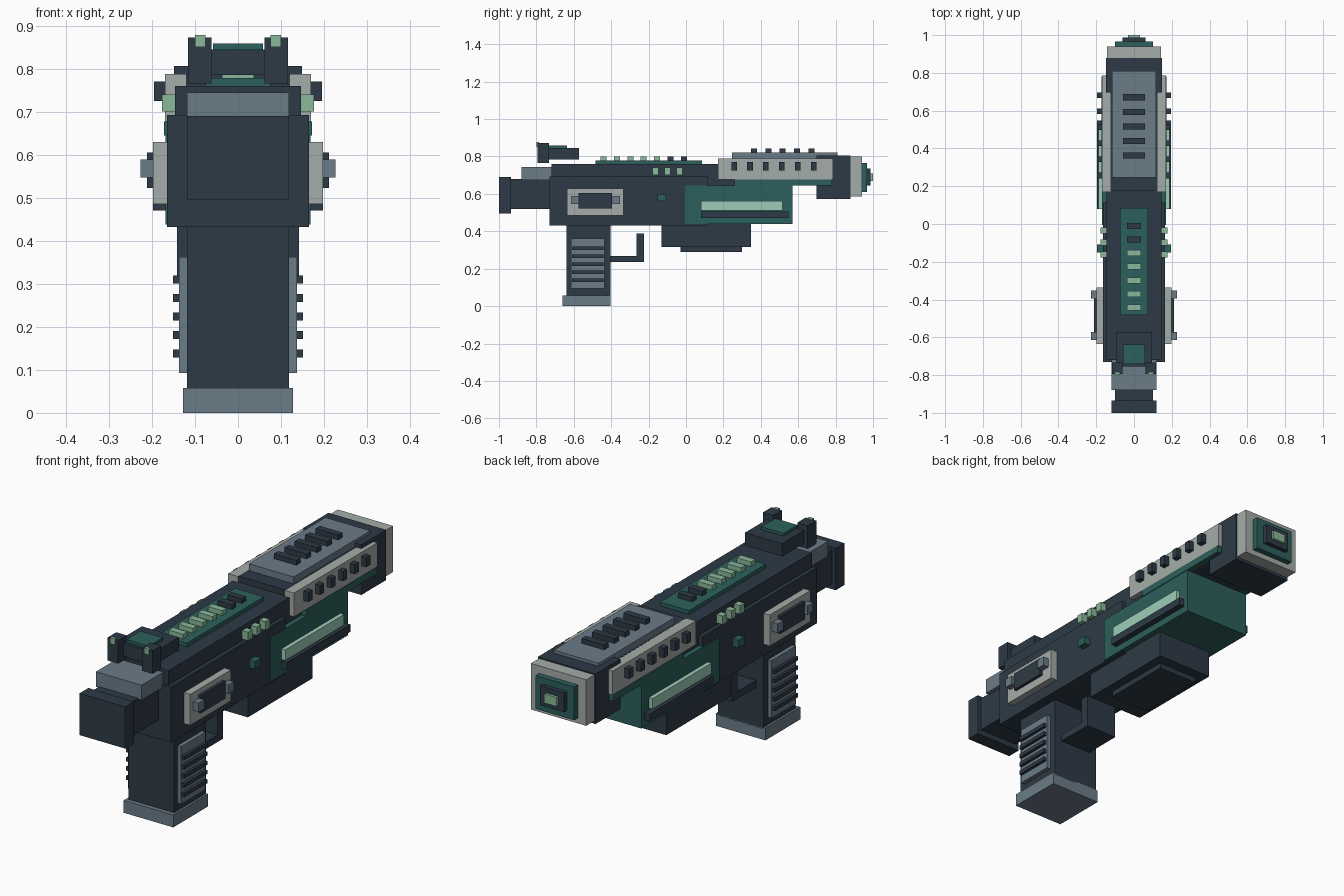
import bpy
import bmesh

default_cube = bpy.data.objects.get("Cube")
if default_cube:
    bpy.data.objects.remove(default_cube, do_unlink=True)


def to_linear(channel):
    c = channel / 255
    return c / 12.92 if c <= 0.04045 else ((c + 0.055) / 1.055) ** 2.4


def make_material(name, red, green, blue):
    colour = (to_linear(red), to_linear(green), to_linear(blue), 1)
    material = bpy.data.materials.new(name)
    material.use_nodes = True
    material.diffuse_color = colour
    material.node_tree.nodes["Principled BSDF"].inputs["Base Color"].default_value = colour
    return material


dark = make_material("dark_gunmetal", 45, 58, 70)
slate = make_material("slate_blue", 107, 124, 137)
light = make_material("light_grey", 165, 172, 168)
teal = make_material("deep_teal", 44, 96, 92)
mint = make_material("mint_green", 138, 184, 154)
pale = make_material("pale_mint", 158, 205, 184)


def block(name, material, x, y, z):
    """Box spanning the (low, high) pairs x, y and z."""
    mesh = bpy.data.meshes.new(name)
    bm = bmesh.new()
    bmesh.ops.create_cube(bm, size=1)
    for vert in bm.verts:
        for axis, (low, high) in enumerate((x, y, z)):
            vert.co[axis] = low if vert.co[axis] < 0 else high
    bm.to_mesh(mesh)
    bm.free()
    mesh.materials.append(material)
    part = bpy.data.objects.new(name, mesh)
    bpy.context.collection.objects.link(part)
    return part


def centred(name, material, half_width, y, z):
    """Box that straddles the middle plane."""
    return block(name, material, (-half_width, half_width), y, z)


def paired(name, material, inner, outer, y, z):
    """Matching boxes on the left and right sides."""
    block("left_" + name, material, (inner, outer), y, z)
    block("right_" + name, material, (-outer, -inner), y, z)


def around(centre, half):
    return (centre - half, centre + half)


# Rear stock
centred("stock_butt", dark, 0.118, (-1, -0.935), (0.495, 0.69))
centred("stock_neck", dark, 0.1, (-0.94, -0.72), (0.52, 0.68))
centred("stock_cheek_rest", slate, 0.118, (-0.88, -0.71), (0.675, 0.745))

# Receiver
centred("lower_receiver", dark, 0.165, (-0.73, 0.115), (0.432, 0.692))
centred("upper_receiver", dark, 0.146, (-0.72, 0.7), (0.645, 0.76))

# Side plates with a window and two bolts
paired("side_plate", light, 0.16, 0.198, (-0.635, -0.335), (0.485, 0.63))
paired("side_window", dark, 0.19, 0.212, (-0.575, -0.395), (0.523, 0.605))
for end, y in (("rear", -0.593), ("front", -0.373)):
    paired(end + "_plate_bolt", slate, 0.19, 0.227, around(y, 0.021), around(0.568, 0.021))

# Side buttons
paired("safety_button", teal, 0.16, 0.195, around(-0.13, 0.022), around(0.58, 0.018))
for i in range(3):
    paired(f"status_button_{i}", mint, 0.14, 0.177, around(-0.162 + i * 0.064, 0.016), (0.7, 0.74))

# Pistol grip
centred("grip", dark, 0.118, (-0.64, -0.403), (0.05, 0.44))
centred("grip_base", slate, 0.128, (-0.66, -0.403), (0, 0.058))
paired("grip_panel", slate, 0.11, 0.137, (-0.615, -0.435), (0.093, 0.362))
for i in range(5):
    paired(f"grip_rib_{i}", dark, 0.13, 0.151, (-0.61, -0.442), around(0.138 + i * 0.043, 0.009))

# Trigger guard
centred("trigger_guard_bar", dark, 0.08, (-0.41, -0.225), (0.235, 0.268))
centred("trigger_guard_post", dark, 0.08, (-0.265, -0.225), (0.26, 0.388))

# Underside housing
centred("under_housing", dark, 0.142, (-0.13, 0.348), (0.315, 0.445))
centred("under_plate", dark, 0.1, (-0.03, 0.3), (0.29, 0.32))

# Foregrip with light strips
centred("foregrip", teal, 0.169, (-0.005, 0.57), (0.438, 0.645))
paired("foregrip_light", pale, 0.16, 0.188, (0.08, 0.515), (0.512, 0.562))
paired("foregrip_bar", dark, 0.16, 0.197, (0.08, 0.547), (0.47, 0.505))

# Barrel shroud
centred("shroud_core", dark, 0.125, (0.175, 0.8), (0.68, 0.788))
paired("shroud_panel", light, 0.12, 0.17, (0.17, 0.785), (0.677, 0.788))
paired("shroud_strip", teal, 0.13, 0.172, (0.26, 0.78), (0.645, 0.677))
centred("shroud_cover", slate, 0.116, (0.245, 0.81), (0.78, 0.82))
for i in range(6):
    paired(f"shroud_stud_{i}", dark, 0.16, 0.195, around(0.257 + i * 0.085, 0.015), (0.725, 0.77))
for i in range(5):
    centred(f"cover_rib_{i}", dark, 0.058, around(0.363 + i * 0.077, 0.016), (0.81, 0.843))

# Muzzle, stepping inwards to the emitter
centred("muzzle_block", dark, 0.149, (0.697, 0.88), (0.572, 0.806))
centred("muzzle_collar", light, 0.143, (0.87, 0.94), (0.585, 0.8))
centred("muzzle_ring", teal, 0.1, (0.93, 0.967), (0.61, 0.765))
centred("muzzle_core", dark, 0.062, (0.96, 0.987), (0.645, 0.735))
centred("emitter", mint, 0.032, (0.98, 1), (0.668, 0.71))

# Top rail with charge cells
centred("top_rail", teal, 0.075, (-0.483, 0.085), (0.75, 0.778))
for i in range(7):
    lit = i < 5
    name = f"charge_cell_{i}" if lit else f"empty_cell_{i}"
    centred(name, mint if lit else dark, 0.037, around(-0.442 + i * 0.072, 0.016), (0.77, 0.8))

# Rear sight
centred("sight_base", dark, 0.096, (-0.755, -0.572), (0.785, 0.845))
centred("sight_cap", teal, 0.058, (-0.74, -0.637), (0.84, 0.858))
paired("sight_post", dark, 0.062, 0.116, (-0.795, -0.732), (0.765, 0.873))
paired("sight_dot", mint, 0.076, 0.1, (-0.8, -0.785), (0.85, 0.878))
